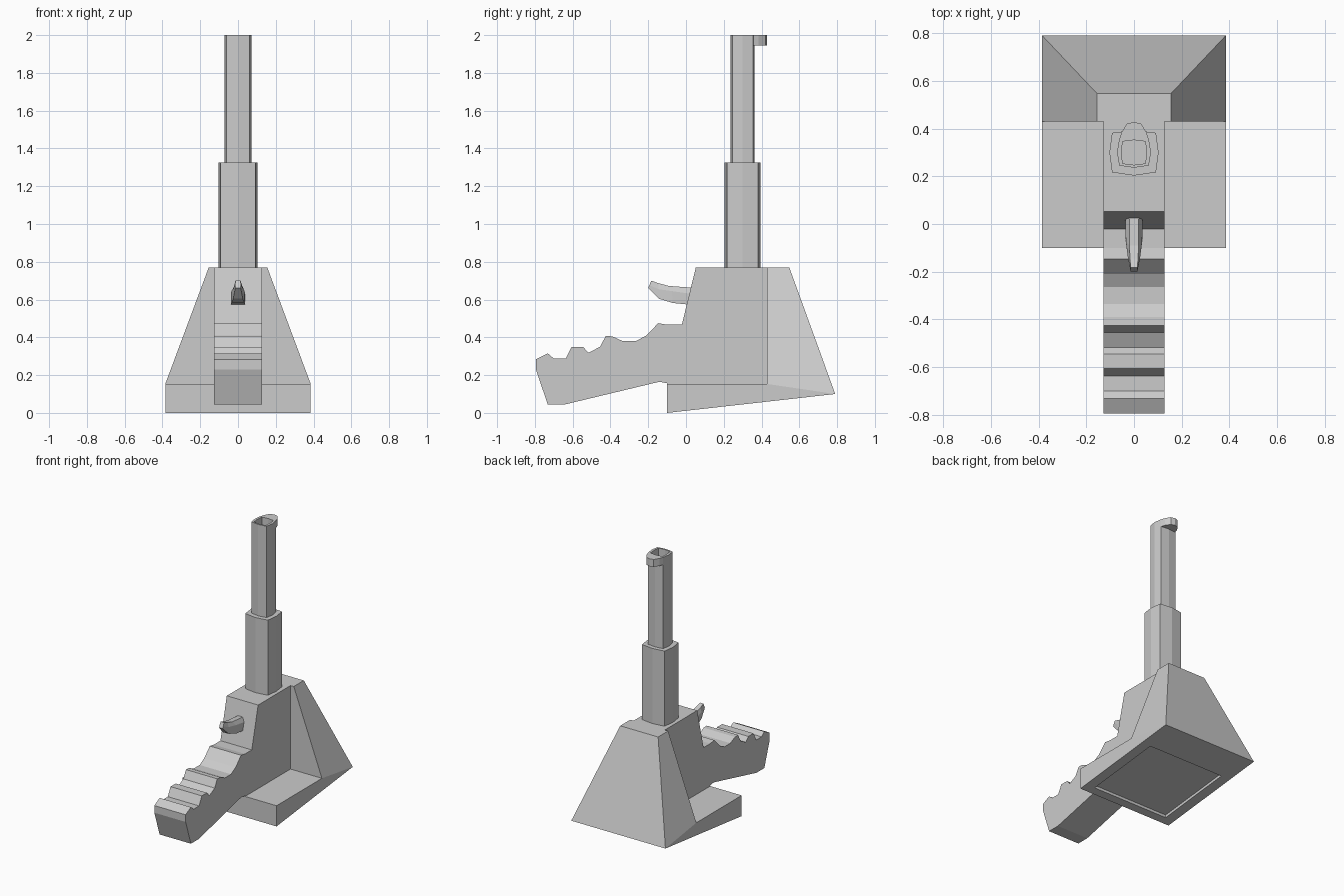
import bpy, bmesh

if "Cube" in bpy.data.objects:
    bpy.data.objects.remove(bpy.data.objects["Cube"])


def finish(name, bm):
    bmesh.ops.recalc_face_normals(bm, faces=bm.faces)
    me = bpy.data.meshes.new(name)
    bm.to_mesh(me)
    bm.free()
    ob = bpy.data.objects.new(name, me)
    bpy.context.collection.objects.link(ob)
    return ob


def loft(bm, sections, cap_start=True, cap_end=True):
    """Bridge equal-sized rings of points with quads."""
    rings = [[bm.verts.new(p) for p in s] for s in sections]
    n = len(rings[0])
    for a, b in zip(rings, rings[1:]):
        for i in range(n):
            j = (i + 1) % n
            bm.faces.new((a[i], a[j], b[j], b[i]))
    if cap_start:
        bm.faces.new(rings[0])
    if cap_end:
        bm.faces.new(rings[-1])


def side_profile(bm, pts, half):
    """Extrude a (y, z) outline across x."""
    loft(bm, [[(x, y, z) for y, z in pts] for x in (-half, half)])


def ring(half, z):
    """Mirror right-hand (x, y) points into a closed ring at height z."""
    left = [(-x, y) for x, y in reversed(half) if x > 0]
    return [(x, y, z) for x, y in half + left]


# Base slab with tilted underside and shallow recess
bm = bmesh.new()
side_profile(bm, [(-.10, 0), (.79, .10), (.43, .153), (-.10, .153)], .385)
bm.normal_update()
bottom = min(bm.faces, key=lambda f: f.calc_center_median().z)
bmesh.ops.inset_individual(bm, faces=[bottom], thickness=.06)
for v in bottom.verts:
    v.co.x = .31 if v.co.x > 0 else -.31
    v.co.y = .54 if v.co.y > .35 else -.04
    v.co.z = (v.co.y + .10) * .10 / .89
pocket = bmesh.ops.extrude_discrete_faces(bm, faces=[bottom])["faces"][0]
bmesh.ops.translate(bm, verts=pocket.verts[:], vec=(0, 0, .02))
finish("base_slab", bm)

# Tapered rear support
bm = bmesh.new()
loft(bm, [
    [(.385, .43, .153), (.385, .79, .10), (-.385, .79, .10), (-.385, .43, .153)],
    [(.155, .43, .77), (.155, .547, .77), (-.155, .547, .77), (-.155, .43, .77)],
], cap_start=False)
finish("rear_support", bm)

# Central body and stepped front arm
bm = bmesh.new()
side_profile(bm, [
    (.43, .77), (.052, .77), (-.022, .467), (-.10, .467), (-.147, .475),
    (-.21, .41), (-.265, .38), (-.335, .38), (-.39, .405), (-.425, .407),
    (-.455, .35), (-.517, .318), (-.545, .35), (-.605, .35), (-.637, .288),
    (-.70, .288), (-.732, .315), (-.795, .283), (-.795, .23), (-.732, .045),
    (-.64, .045), (-.14, .165), (-.10, .157), (-.08, .14), (.43, .14)], .128)
finish("body_and_arm", bm)

# Small curved lever above the arm
bm = bmesh.new()
sections = []
for yb, zb, wb, ym, zm, wm, yt, zt, wt in [
        (.03, .572, .037, .03, .63, .037, .03, .663, .02),
        (-.07, .582, .035, -.075, .645, .034, -.09, .672, .019),
        (-.145, .605, .025, -.145, .655, .025, -.145, .686, .017),
        (-.2, .662, .014, -.194, .676, .015, -.183, .70, .014)]:
    sections.append([(-wb, yb, zb), (wb, yb, zb), (wm, ym, zm),
                     (wt, yt, zt), (-wt, yt, zt), (-wm, ym, zm)])
loft(bm, sections)
finish("lever", bm)

# Thick lower post
outer = [(0, .203), (.092, .217), (.103, .30), (.092, .382), (0, .394)]
bm = bmesh.new()
loft(bm, [ring(outer, .765), ring(outer, 1.325)])
finish("lower_post", bm)

# Thin upper post with a socket in its open top
inner = [(0, .236), (.062, .245), (.071, .30), (.062, .356), (0, .363)]
hole = [(0, .248), (.048, .254), (.052, .30), (.048, .346), (0, .352)]
bm = bmesh.new()
loft(bm, [ring(inner, 1.32), ring(inner, 2), ring(hole, 2), ring(hole, 1.9)])
finish("upper_post", bm)

# Rear lip at the top of the post
lip = [(0, .358), (.062, .354), (.052, .385), (.03, .42), (0, .428)]
bm = bmesh.new()
loft(bm, [ring(lip, 1.945), ring(lip, 2)])
finish("top_lip", bm)
